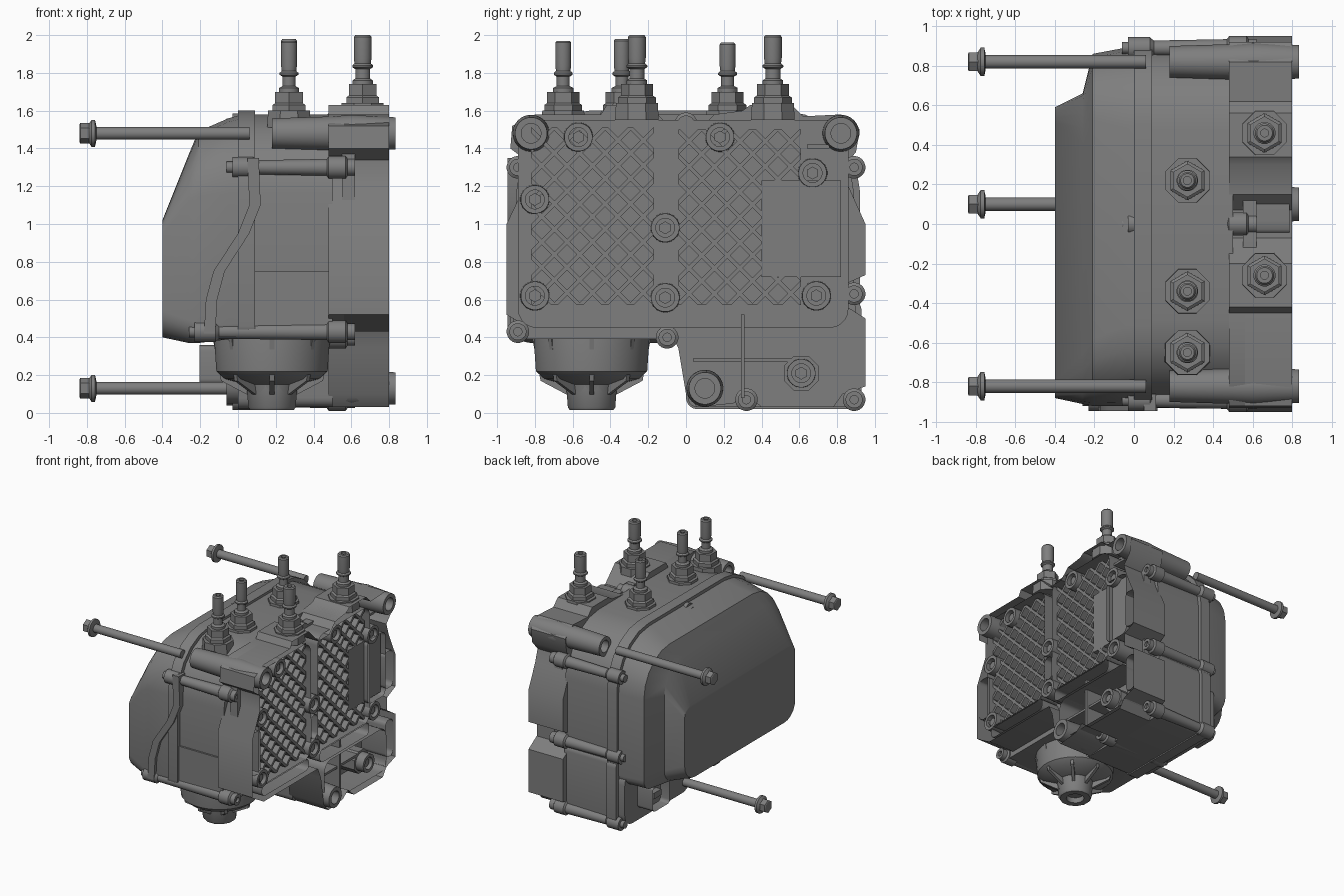
import bpy, bmesh, math
from mathutils import Vector, Matrix

cube = bpy.data.objects.get("Cube")
if cube:
    bpy.data.objects.remove(cube, do_unlink=True)


def material(name, colour):
    m = bpy.data.materials.new(name)
    m.use_nodes = True
    m.diffuse_color = colour
    m.node_tree.nodes["Principled BSDF"].inputs["Base Color"].default_value = colour
    return m


GREY = material("cast grey", (0.21, 0.21, 0.21, 1))


def finish(name, bm, smooth=True):
    bmesh.ops.recalc_face_normals(bm, faces=bm.faces)
    mesh = bpy.data.meshes.new(name)
    bm.to_mesh(mesh)
    bm.free()
    obj = bpy.data.objects.new(name, mesh)
    bpy.context.collection.objects.link(obj)
    mesh.materials.append(GREY)
    if smooth:
        bpy.ops.object.select_all(action='DESELECT')
        obj.select_set(True)
        bpy.context.view_layer.objects.active = obj
        bpy.ops.object.shade_smooth_by_angle(angle=math.radians(32))
    return obj


def loft(name, loops, smooth=True):
    """Skin matching loops of points and cap both ends."""
    bm = bmesh.new()
    rows = [[bm.verts.new(p) for p in loop] for loop in loops]
    n = len(rows[0])
    for a, b in zip(rows, rows[1:]):
        for i in range(n):
            j = (i + 1) % n
            bm.faces.new((a[i], a[j], b[j], b[i]))
    bm.faces.new(rows[0])
    bm.faces.new(rows[-1])
    return finish(name, bm, smooth)


def slab(name, outline, x0, x1):
    return loft(name, [[(x, y, z) for y, z in outline] for x in (x0, x1)])


def lathe(name, profile, centre, axis='X', segs=24):
    """Turn (radius, height) points about an axis."""
    loops = []
    for r, h in profile:
        loop = []
        for i in range(segs):
            a = math.tau * (i + 0.5) / segs
            u, v = r * math.cos(a), r * math.sin(a)
            p = Vector((h, u, v)) if axis == 'X' else Vector((u, v, h))
            loop.append(p + Vector(centre))
        loops.append(loop)
    return loft(name, loops)


def box(name, lo, hi):
    return slab(name, [(lo[1], lo[2]), (hi[1], lo[2]), (hi[1], hi[2]), (lo[1], hi[2])], lo[0], hi[0])


def rounded(y0, y1, z0, z1, top, bottom=None, n=6):
    """Rounded rectangle with its own top and bottom corner radius."""
    low = top if bottom is None else bottom
    pts = []
    corners = ((y1 - top, z1 - top, top), (y0 + top, z1 - top, top), (y0 + low, z0 + low, low), (y1 - low, z0 + low, low))
    for k, (cy, cz, r) in enumerate(corners):
        for i in range(n):
            a = math.pi / 2 * (k + i / (n - 1))
            pts.append((cy + r * math.cos(a), cz + r * math.sin(a)))
    return pts


def wall(name, outline, thick, x0, x1):
    """Upright rim that follows an outline."""
    bm = bmesh.new()
    face = bm.faces.new([bm.verts.new((x0, y, z)) for y, z in outline])
    rim = bmesh.ops.inset_region(bm, faces=[face], thickness=thick, use_boundary=True, use_even_offset=True)["faces"]
    bmesh.ops.delete(bm, geom=[face], context='FACES_ONLY')
    top = bmesh.ops.extrude_face_region(bm, geom=rim)["geom"]
    bmesh.ops.translate(bm, verts=[v for v in top if isinstance(v, bmesh.types.BMVert)], vec=(x1 - x0, 0, 0))
    return finish(name, bm)


# Open front housing: flange plate, floor and outer rim
OUTLINE = [(-.8, 1.58), (-.45, 1.58), (-.42, 1.63), (-.2, 1.63), (-.15, 1.58), (-.07, 1.5), (.07, 1.5),
           (.15, 1.58), (.3, 1.6), (.34, 1.63), (.56, 1.63), (.62, 1.57), (.82, 1.58), (.92, 1.5),
           (.9, 1.38), (.83, 1.3), (.86, 1.2), (.95, 1), (.95, .73), (.84, .68), (.84, .57), (.95, .5),
           (.95, .14), (.83, .1), (.78, .03), (.4, .03), (.32, .1), (.25, .05), (.06, .03), (0, .1),
           (-.04, .34), (-.08, .43), (-.8, .43), (-.95, .52), (-.95, 1), (-.85, 1.21), (-.85, 1.34),
           (-.93, 1.4), (-.92, 1.52)]
slab("front_flange", OUTLINE, .48, .56)
slab("housing_floor", rounded(-.89, .86, .45, 1.55, .1), .55, .62)
wall("housing_rim", OUTLINE, .035, .55, .8)

# Middle body and its rear flange, stepped around the corner bolts
slab("main_body", rounded(-.9, .89, .41, 1.58, .42, .06), .04, .5)
slab("lower_body", rounded(.01, .9, .03, .6, .05), .04, .5)
slab("cover_flange", rounded(-.93, .92, .4, 1.6, .42, .06), 0, .09)
slab("lower_cover_flange", rounded(0, .93, .02, .6, .06), 0, .09)

# Bulged rear cover
sections = [(.06, -.92, .9, .4, 1.59, .42, .08), (-.05, -.92, .89, .39, 1.56, .4, .08),
            (-.21, -.92, .86, .37, 1.49, .34, .1), (-.26, -.91, .66, .37, 1.37, .25, .12),
            (-.4, -.88, .59, .4, 1.02, .08, .14)]
loft("rear_cover", [[(x, y, z) for y, z in rounded(*s)] for x, *s in sections])
slab("lower_cover", rounded(.03, .9, .05, .5, .1), -.06, .06)

# Seam lip down the side of the cover
seam = [(.08, 1.35), (.09, 1.1), (.03, .95), (-.1, .75), (-.14, .6), (-.15, .42)]
loft("side_seam_lip", [[(x + dx, y, z) for dx, y in ((-.03, -.86), (.03, -.86), (.03, -.945), (-.03, -.945))]
                       for x, z in seam])
box("side_body_lower", (-.14, -.915, .4), (.5, -.6, .75))
slab("bottom_lip", rounded(-.9, -.1, .39, .46, .03), -.18, .56)

# Compartment walls inside the open housing
compartments = {
    "left_panel_wall": (-.84, -.15, .55, 1.53, .1), "right_panel_wall": (-.06, .63, .55, 1.53, .08),
    "plate_wall": (.6, .84, .7, 1.24, .05), "lower_left_slot": (-.8, -.18, .46, .56, .04),
    "lower_right_slot": (-.03, .62, .45, .56, .04), "centre_slot": (-.145, -.065, .69, .89, .038),
    "left_slot": (-.94, -.82, .68, 1.04, .04), "right_slot": (.83, .94, .74, 1.05, .04),
    "lower_chamber": (.03, .85, .07, .43, .08), "lower_right_tall_slot": (.84, .94, .16, .47, .04)}
for name, dims in compartments.items():
    wall(name, rounded(*dims), .022, .55, .785)
box("plain_plate", (.6, .4, .72), (.75, .82, 1.23))
box("chamber_upright_rib", (.55, .29, .08), (.74, .31, .52))
box("chamber_cross_rib", (.55, .04, .27), (.72, .6, .29))
box("upper_right_shelf", (.6, .64, 1.4), (.74, .76, 1.42))


# Diagonal lattice clipped to each panel
def lattice(name, y0, y1, z0, z1):
    bm = bmesh.new()
    cy, cz = (y0 + y1) / 2, (z0 + z1) / 2
    for turn in (45, -45):
        for i in range(-9, 10):
            m = (Matrix.Translation((.675, cy, cz)) @ Matrix.Rotation(math.radians(turn), 4, 'X')
                 @ Matrix.Translation((0, i * .095, 0)) @ Matrix.Diagonal((.15, .022, 2, 1)))
            bmesh.ops.create_cube(bm, size=1, matrix=m)
    for co, no in (((0, y0, 0), (0, -1, 0)), ((0, y1, 0), (0, 1, 0)), ((0, 0, z0), (0, 0, -1)), ((0, 0, z1), (0, 0, 1))):
        geom = bm.verts[:] + bm.edges[:] + bm.faces[:]
        bmesh.ops.bisect_plane(bm, geom=geom, plane_co=co, plane_no=no, clear_outer=True)
    finish(name, bm, False)


lattice("left_lattice", -.82, -.17, .57, 1.51)
lattice("right_lattice", -.04, .61, .57, 1.5)

# Screw bosses with hex studs
for y, z in ((-.57, 1.46), (.18, 1.46), (.67, 1.27), (-.8, 1.13), (-.11, .98), (-.8, .62), (-.11, .61),
             (.69, .62), (.61, .21)):
    lathe("screw_boss", [(.08, .55), (.075, .79), (.05, .79), (.05, .72), (.001, .72)], (0, y, z))
    lathe("boss_stud", [(.034, .7), (.034, .77)], (0, y, z), segs=6)
lathe("chamber_boss_collar", [(.1, .55), (.1, .72)], (0, .61, .21), segs=8)

# Corner mounting tubes with their loose long bolts
for y, z in ((-.82, 1.48), (.82, 1.48), (.1, .13)):
    lathe("mounting_tube", [(.001, .26), (.05, .26), (.05, .18), (.08, .18), (.09, .5), (.098, .6), (.085, .835),
                            (.052, .835), (.052, .7), (.001, .7)], (0, y, z), segs=28)
    lathe("long_bolt_shaft", [(.034, -.77), (.034, .06)], (0, y, z))
    lathe("long_bolt_flange", [(.05, -.79), (.072, -.775), (.072, -.757), (.04, -.75)], (0, y, z))
    lathe("long_bolt_head", [(.045, -.84), (.054, -.835), (.054, -.77)], (0, y, z), segs=6)

# Flange bolts running between cover and housing
for y, z in ((-.89, 1.3), (-.89, .43), (0, 1.53), (.89, 1.3), (.89, .63), (.89, .07), (.32, .07), (-.1, .4)):
    back = -.2 if y < -.8 and z < 1 else 0
    lathe("flange_bolt_sleeve", [(.03, back - .06), (.03, back - .03), (.055, back - .03), (.055, back + .08),
                                 (.038, back + .1), (.045, .47), (.06, .48), (.06, .57), (.045, .58),
                                 (.045, .62), (.022, .62), (.022, .6)], (0, y, z), segs=20)

# Hose fittings on top
fittings = [(.27, .22, 1.6, 1.96), (.27, -.34, 1.6, 1.98), (.27, -.65, 1.6, 1.97), (.66, .46, 1.64, 2), (.66, -.26, 1.64, 2)]
for x, y, base, top in fittings:
    spot = (x, y, 0)
    lathe("fitting_pad", [(.125, base - .09), (.12, base)], spot, 'Z', 8)
    lathe("fitting_hex", [(.1, base), (.1, base + .03), (.085, base + .04), (.085, base + .1)], spot, 'Z', 6)
    r = .043 if x < .5 else .048
    lathe("fitting_spout", [(.055, base + .08), (.055, base + .12), (r - .008, base + .13), (r - .008, base + .18),
                            (r + .008, base + .19), (r + .008, base + .2), (r - .004, base + .21),
                            (r, base + .24), (r, top - .01), (r - .008, top), (.02, top), (.02, top - .05)],
          spot, 'Z', 16)

# Ribbed filter cap underneath
spot = (.18, -.5, 0)
lathe("filter_cap", [(.3, .47), (.308, .4), (.296, .22), (.25, .18), (.14, .15), (.13, .1)], spot, 'Z', 32)
lathe("filter_knob", [(.14, .16), (.13, .03), (.12, .015), (.07, .015), (.07, .06)], spot, 'Z', 12)
for k in range(8):
    rib = box("filter_rib", (0, -.012, 0), (1, .012, 1))
    for v in rib.data.vertices:
        outer, up = v.co.x > .5, v.co.z > .5
        v.co.x = (.315 if up else .27) if outer else .1
        v.co.z = .4 if up else (.17 if outer else .08)
    rib.matrix_world = Matrix.Translation(spot) @ Matrix.Rotation(math.tau * k / 8, 4, 'Z')

# Electrical socket on the rear
socket = rounded(.51, .73, .15, .36, .03)
slab("socket_block", socket, -.12, .02)
wall("socket_shroud", socket, .018, -.12, -.205)
box("socket_pins", (-.17, .57, .23), (-.1, .67, .28))
